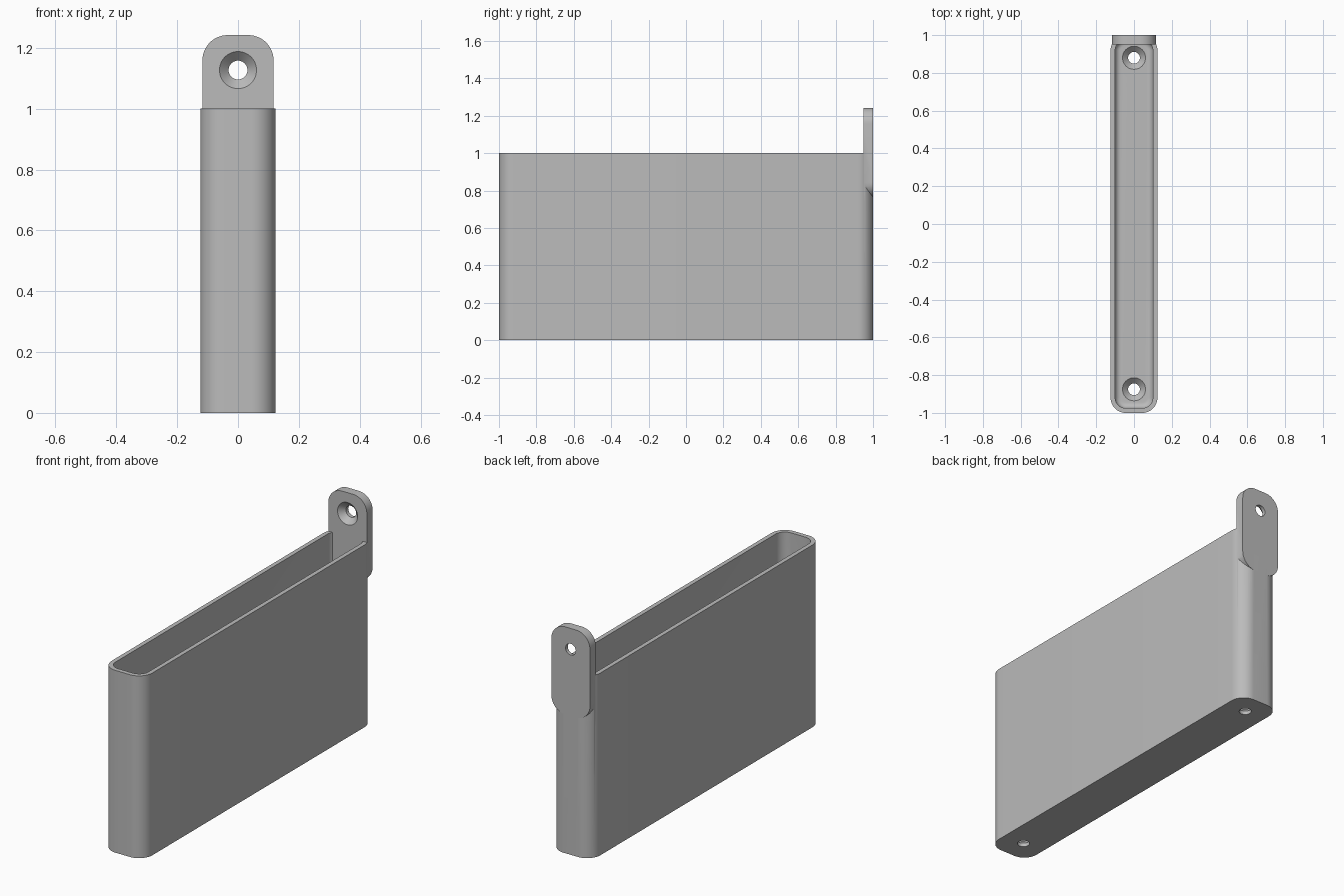
import bpy, bmesh, math
from mathutils import Matrix

cube = bpy.data.objects.get("Cube")
if cube:
    bpy.data.objects.remove(cube, do_unlink=True)

grey = bpy.data.materials.new("plain grey")
grey.use_nodes = True
grey.diffuse_color = (0.5, 0.5, 0.5, 1)
grey.node_tree.nodes["Principled BSDF"].inputs["Base Color"].default_value = (0.5, 0.5, 0.5, 1)


def ring(hx, hy, r, z, steps):
    """Points of a rounded rectangle; a circle when both halves equal r."""
    pts = []
    for q, (sx, sy) in enumerate(((1, 1), (-1, 1), (-1, -1), (1, -1))):
        for i in range(steps + 1):
            a = (q + i / steps) * math.pi / 2
            pts.append((sx * (hx - r) + r * math.cos(a), sy * (hy - r) + r * math.sin(a), z))
    return pts


def loft(name, sections, matrix=Matrix(), steps=12):
    """Closed solid through stacked (half x, half y, corner radius, z) sections."""
    bm = bmesh.new()
    rings = [[bm.verts.new(p) for p in ring(*s, steps)] for s in sections]
    n = len(rings[0])
    for low, high in zip(rings, rings[1:]):
        for i in range(n):
            j = (i + 1) % n
            bm.faces.new((low[i], low[j], high[j], high[i]))
    bm.faces.new(rings[0][::-1])
    bm.faces.new(rings[-1])
    bmesh.ops.remove_doubles(bm, verts=bm.verts, dist=1e-5)
    bmesh.ops.recalc_face_normals(bm, faces=bm.faces)
    bm.transform(matrix)
    mesh = bpy.data.meshes.new(name)
    bm.to_mesh(mesh)
    bm.free()
    mesh.materials.append(grey)
    obj = bpy.data.objects.new(name, mesh)
    bpy.context.collection.objects.link(obj)
    return obj


def combine(target, tool, operation):
    mod = target.modifiers.new("combine", "BOOLEAN")
    mod.operation, mod.solver, mod.object = operation, "EXACT", tool
    bpy.context.view_layer.objects.active = target
    bpy.ops.object.modifier_apply(modifier=mod.name)
    bpy.data.objects.remove(tool, do_unlink=True)


def screw_hole(matrix):
    """Countersunk cutter whose wide mouth sits 0.03 above its origin."""
    return loft("hole_cutter", [(r, r, r, z) for r, z in
                ((0.031, -0.1), (0.031, 0), (0.061, 0.03), (0.061, 0.06))], matrix)


FLOOR, FILLET = 0.05, 0.03
upright = Matrix.Rotation(math.pi / 2, 4, "X")

# Tall narrow tray with rounded corners
tray = loft("tray", [(0.124, 1, 0.08, 0), (0.124, 1, 0.08, 1)])

# Hollow with a filleted floor
sections = []
for i in range(7):
    a = i / 6 * math.pi / 2
    d = FILLET * (1 - math.sin(a))
    sections.append((0.1 - d, 0.975 - d, 0.056 - d, FLOOR + FILLET * (1 - math.cos(a))))
sections.append((0.1, 0.975, 0.056, 1.1))
combine(tray, loft("hollow_cutter", sections), "DIFFERENCE")

# Screw holes through the floor
for y in (-0.875, 0.88):
    combine(tray, screw_hole(Matrix.Translation((0, y, FLOOR - 0.03))), "DIFFERENCE")

# Hanging tab on the back wall, with its own screw hole
tab = loft("hanging_tab", [(0.117, 0.24, 0.083, -1), (0.117, 0.24, 0.083, -0.95)],
           Matrix.Translation((0, 0, 1.002)) @ upright)
combine(tray, tab, "UNION")
combine(tray, screw_hole(Matrix.Translation((0, 0.98, 1.127)) @ upright), "DIFFERENCE")

# Smooth curves, sharp edges
bpy.ops.object.select_all(action="DESELECT")
tray.select_set(True)
bpy.context.view_layer.objects.active = tray
bpy.ops.object.shade_smooth_by_angle(angle=math.radians(30))
